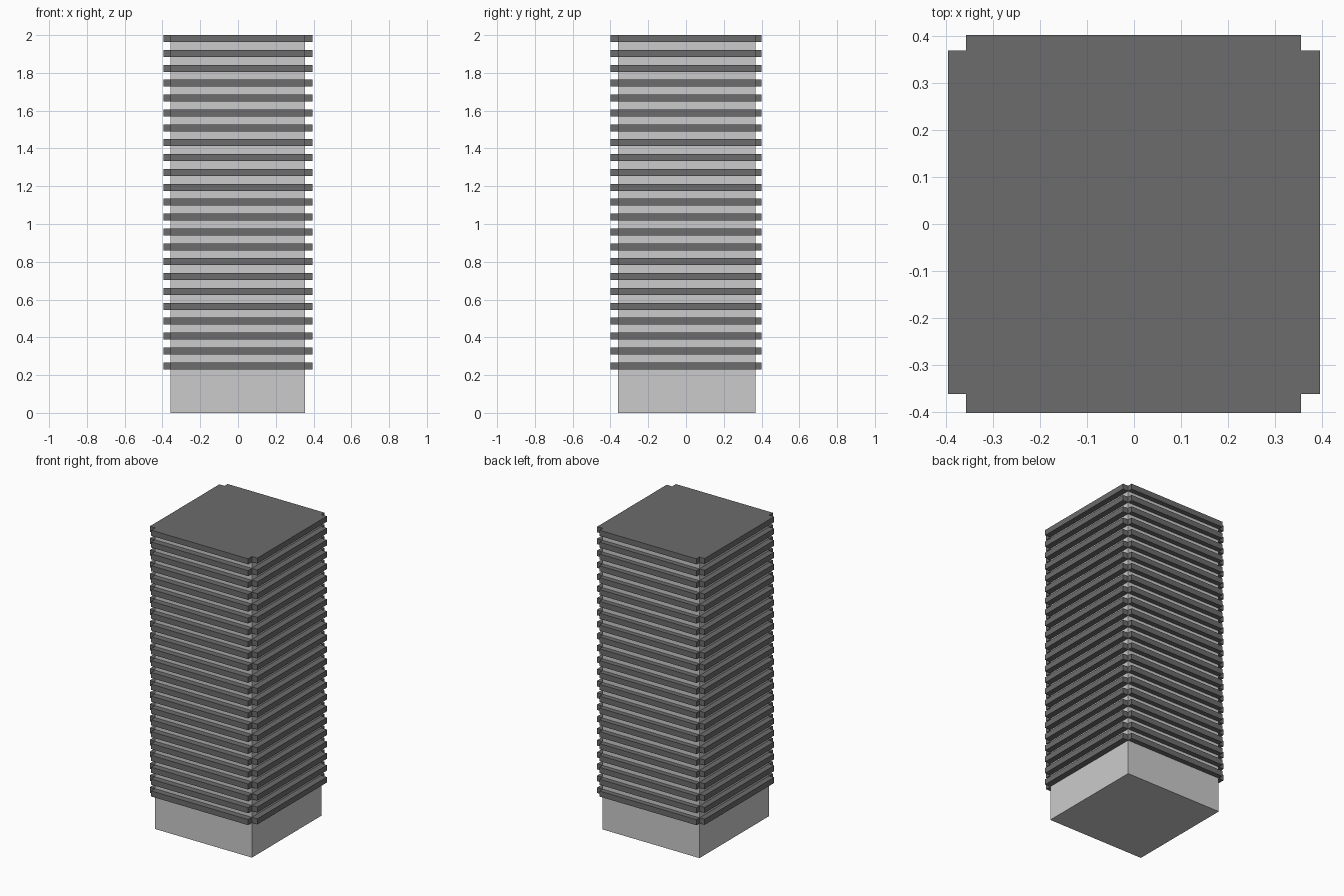
import bpy
import bmesh

if "Cube" in bpy.data.objects:
    bpy.data.objects.remove(bpy.data.objects["Cube"])

COUNT = 23                   # floor slabs
THICK = 0.037
FIRST_Z, LAST_Z = 0.231, 2.0 - THICK
CORE = (-0.357, 0.355, -0.361, 0.368)   # x0, x1, y0, y1
OUT_X, OUT_Y = 0.395, 0.401             # slab overhang


def prism(name, outline, z0, z1, mat=None):
    """Extrude a flat outline from z0 to z1."""
    bm = bmesh.new()
    face = bm.faces.new([bm.verts.new((x, y, z0)) for x, y in outline])
    ext = bmesh.ops.extrude_face_region(bm, geom=[face], use_keep_orig=True)
    top = [v for v in ext["geom"] if isinstance(v, bmesh.types.BMVert)]
    bmesh.ops.translate(bm, verts=top, vec=(0, 0, z1 - z0))
    bmesh.ops.recalc_face_normals(bm, faces=bm.faces[:])
    mesh = bpy.data.meshes.new(name)
    bm.to_mesh(mesh)
    bm.free()
    obj = bpy.data.objects.new(name, mesh)
    bpy.context.collection.objects.link(obj)
    if mat:
        mesh.materials.append(mat)
    return obj


dark = bpy.data.materials.new("dark_grey")
dark.diffuse_color = (0.15, 0.15, 0.15, 1)
dark.use_nodes = True
dark.node_tree.nodes["Principled BSDF"].inputs["Base Color"].default_value = dark.diffuse_color

# Tower core, ending inside the roof slab
x0, x1, y0, y1 = CORE
prism("tower_core", [(x0, y0), (x1, y0), (x1, y1), (x0, y1)], 0, 2.0 - THICK / 2)

# Floor slabs with notched corners
cross = [(x0, -OUT_Y), (x1, -OUT_Y), (x1, y0), (OUT_X, y0),
         (OUT_X, y1), (x1, y1), (x1, OUT_Y), (x0, OUT_Y),
         (x0, y1), (-OUT_X, y1), (-OUT_X, y0), (x0, y0)]
for i in range(COUNT):
    z = FIRST_Z + (LAST_Z - FIRST_Z) * i / (COUNT - 1)
    name = "roof_slab" if i == COUNT - 1 else f"floor_slab_{i + 1:02d}"
    prism(name, cross, z, z + THICK, dark)
